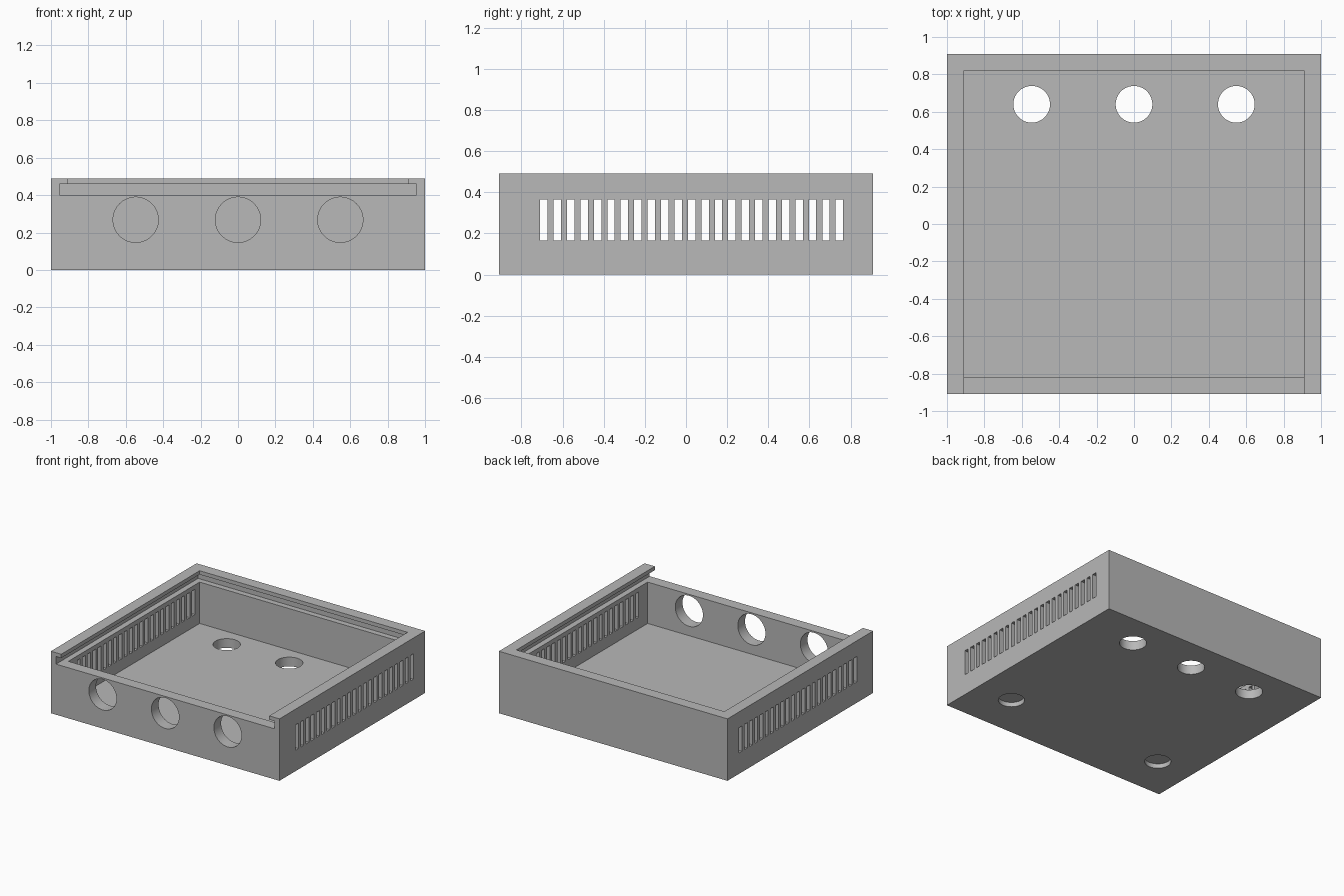
import bpy
import bmesh
import math
from mathutils import Matrix, Vector

default_cube = bpy.data.objects.get("Cube")
if default_cube:
    bpy.data.objects.remove(default_cube, do_unlink=True)

# Overall dimensions
HALF_X, HALF_Y, HEIGHT = 1.0, 0.91, 0.49
WALL, FLOOR = 0.09, 0.073
IN_X, IN_Y = HALF_X - WALL, HALF_Y - WALL
RIM, LIP = 0.40, 0.46          # bottom and top of the lid groove
GROOVE = WALL / 2
OVER = 0.1                     # how far cutters run past the surface

grey = bpy.data.materials.new("plain grey")
grey.use_nodes = True
grey.diffuse_color = (0.48, 0.48, 0.48, 1)
grey.node_tree.nodes["Principled BSDF"].inputs["Base Color"].default_value = grey.diffuse_color


def add_box(bm, low, high):
    low, high = Vector(low), Vector(high)
    matrix = Matrix.Translation((low + high) / 2) @ Matrix.Diagonal((*(high - low), 1))
    bmesh.ops.create_cube(bm, size=1, matrix=matrix)


def add_cylinder(bm, centre, radius, depth, along_y=False):
    matrix = Matrix.Translation(centre)
    if along_y:
        matrix = matrix @ Matrix.Rotation(math.pi / 2, 4, "X")
    bmesh.ops.create_cone(bm, cap_ends=True, segments=64, radius1=radius,
                          radius2=radius, depth=depth, matrix=matrix)


def make_object(name, bm):
    mesh = bpy.data.meshes.new(name)
    bm.to_mesh(mesh)
    bm.free()
    mesh.materials.append(grey)
    obj = bpy.data.objects.new(name, mesh)
    bpy.context.collection.objects.link(obj)
    return obj


# Solid block of the case
block = bmesh.new()
add_box(block, (-HALF_X, -HALF_Y, 0), (HALF_X, HALF_Y, HEIGHT))
case = make_object("enclosure_base", block)
bpy.context.view_layer.objects.active = case
case.select_set(True)


def cut(name, bm):
    cutter = make_object(name, bm)
    cutter.hide_render = True
    mod = case.modifiers.new(name, "BOOLEAN")
    mod.operation = "DIFFERENCE"
    mod.solver = "EXACT"
    mod.object = cutter
    bpy.ops.object.modifier_apply(modifier=name)
    bpy.data.objects.remove(cutter, do_unlink=True)


# Inner cavity
bm = bmesh.new()
mid = (RIM + LIP) / 2
add_box(bm, (-IN_X, -IN_Y, FLOOR), (IN_X, IN_Y, mid))
cut("cavity", bm)

# Groove for the sliding lid, open at the front
bm = bmesh.new()
add_box(bm, (-IN_X - GROOVE, -HALF_Y - OVER, RIM), (IN_X + GROOVE, IN_Y + GROOVE, LIP))
cut("lid_groove", bm)

# Opening above the groove
bm = bmesh.new()
add_box(bm, (-IN_X, -HALF_Y - OVER, mid), (IN_X, IN_Y, HEIGHT + OVER))
cut("lid_opening", bm)

# Ventilation slots through both side walls
bm = bmesh.new()
slots, first, pitch, half_width = 23, -0.691, 0.0653, 0.018
for i in range(slots):
    y = first + i * pitch
    add_box(bm, (-HALF_X - OVER, y - half_width, 0.165), (HALF_X + OVER, y + half_width, 0.365))
cut("vent_slots", bm)

# Three round holes in the front wall
bm = bmesh.new()
for x in (-0.547, 0, 0.547):
    add_cylinder(bm, (x, -HALF_Y + WALL / 2, 0.268), 0.121, WALL + OVER, along_y=True)
cut("front_holes", bm)

# Three round holes through the floor, near the back
bm = bmesh.new()
for x in (-0.547, 0, 0.547):
    add_cylinder(bm, (x, 0.64, FLOOR / 2), 0.098, FLOOR + OVER)
cut("floor_holes", bm)

# Two shallow foot sockets under the floor, near the front
bm = bmesh.new()
socket_depth = 0.036
for x in (-0.69, 0.69):
    add_cylinder(bm, (x, -0.555, socket_depth - OVER / 2), 0.095, OVER)
cut("foot_sockets", bm)

bpy.ops.object.shade_smooth_by_angle(angle=math.radians(30))
